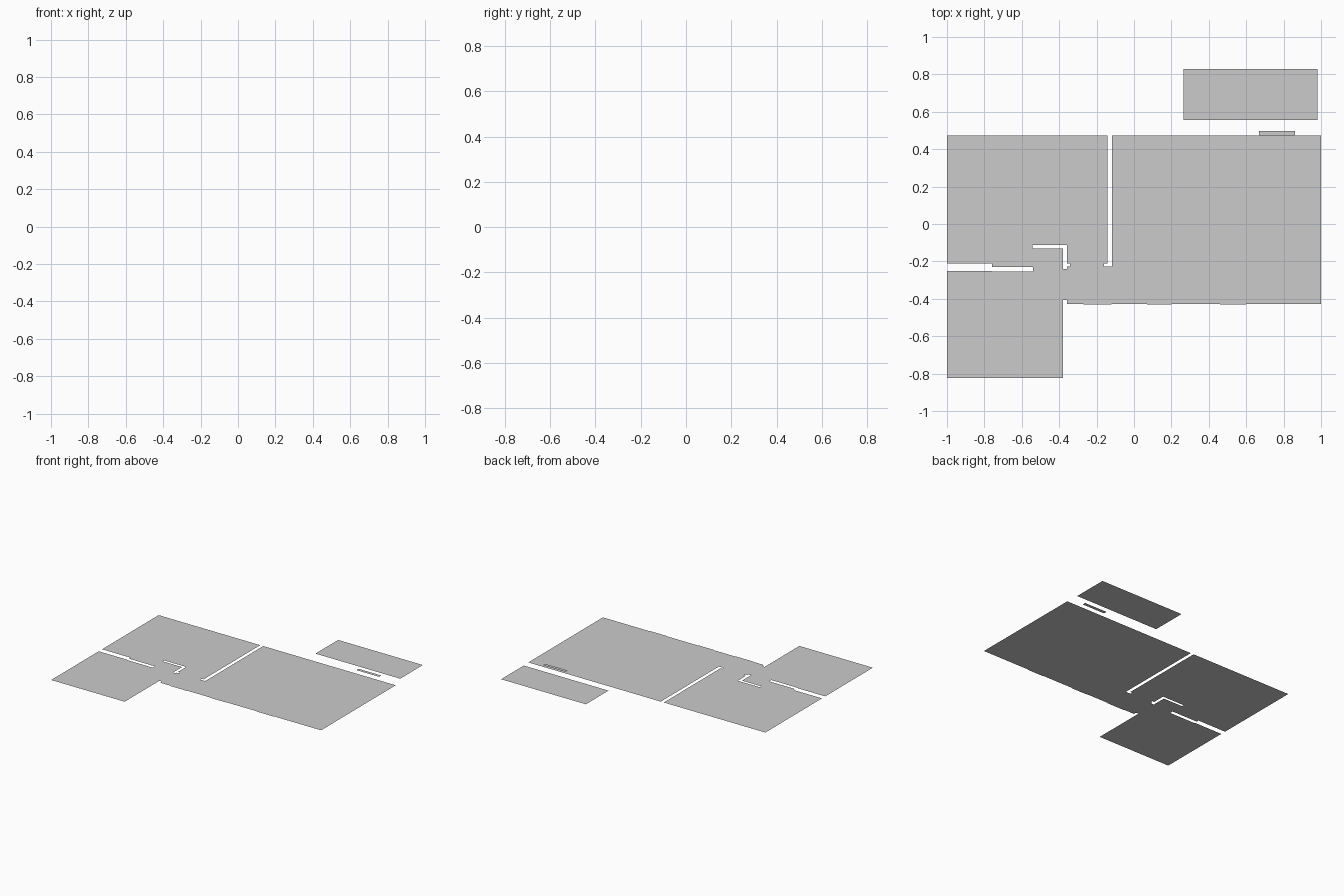
import bpy
import bmesh

cube = bpy.data.objects.get("Cube")
if cube:
    bpy.data.objects.remove(cube, do_unlink=True)

# One plain grey for every slab
GREY = (0.6, 0.6, 0.6, 1)
grey = bpy.data.materials.new("plain grey")
grey.use_nodes = True
grey.diffuse_color = GREY
grey.node_tree.nodes["Principled BSDF"].inputs["Base Color"].default_value = GREY


def flat_sheet(name, loops, z):
    """Fill an outline, with optional inner holes, as an upward-facing sheet."""
    bm = bmesh.new()
    edges = []
    for loop in loops:
        verts = [bm.verts.new((x, y, z)) for x, y in loop]
        for a, b in zip(verts, verts[1:] + verts[:1]):
            edges.append(bm.edges.new((a, b)))
    bmesh.ops.triangle_fill(bm, edges=edges, use_beauty=True, normal=(0, 0, 1))
    bm.normal_update()
    for face in bm.faces:
        if face.normal.z < 0:
            face.normal_flip()
    mesh = bpy.data.meshes.new(name)
    bm.to_mesh(mesh)
    bm.free()
    mesh.materials.append(grey)
    obj = bpy.data.objects.new(name, mesh)
    bpy.context.collection.objects.link(obj)


def rectangle(x0, x1, y0, y1):
    return [(x0, y0), (x1, y0), (x1, y1), (x0, y1)]


# Floor outline, clockwise from the back corner, with the wall gaps cut in
back, front = 0.472, -0.427
outline = [
    (-1, back), (-0.143, back),
    # Long gap between the two back rooms
    (-0.143, -0.21), (-0.16, -0.21), (-0.16, -0.228), (-0.118, -0.228),
    (-0.118, back), (1, back), (1, front),
    # Step beside the front room
    (-0.358, front), (-0.358, -0.405), (-0.38, -0.405),
    (-0.38, -0.823), (-1, -0.823),
    # Stepped gap behind the front room
    (-1, -0.25), (-0.76, -0.25), (-0.76, -0.255), (-0.541, -0.255),
    (-0.541, -0.229), (-0.76, -0.229), (-0.76, -0.21), (-1, -0.21),
]

# Bent hole left by the inner wall
wall_hole = [
    (-0.543, -0.113), (-0.358, -0.113), (-0.358, -0.21), (-0.342, -0.21),
    (-0.342, -0.228), (-0.358, -0.228), (-0.358, -0.24), (-0.38, -0.24),
    (-0.38, -0.131), (-0.543, -0.131),
]
flat_sheet("floor", [outline, wall_hole], 0)

# Narrow sills along the front edge
for i, (x0, x1) in enumerate([(-0.27, -0.12), (0.07, 0.2), (0.46, 0.6)]):
    flat_sheet(f"front_sill_{i + 1}", [rectangle(x0, x1, front - 0.004, front)], 0)

# Raised slab and step at the back
flat_sheet("back_slab", [rectangle(0.265, 0.98, 0.555, 0.828)], 0.013)
flat_sheet("back_step", [rectangle(0.668, 0.86, back, 0.498)], 0.027)
